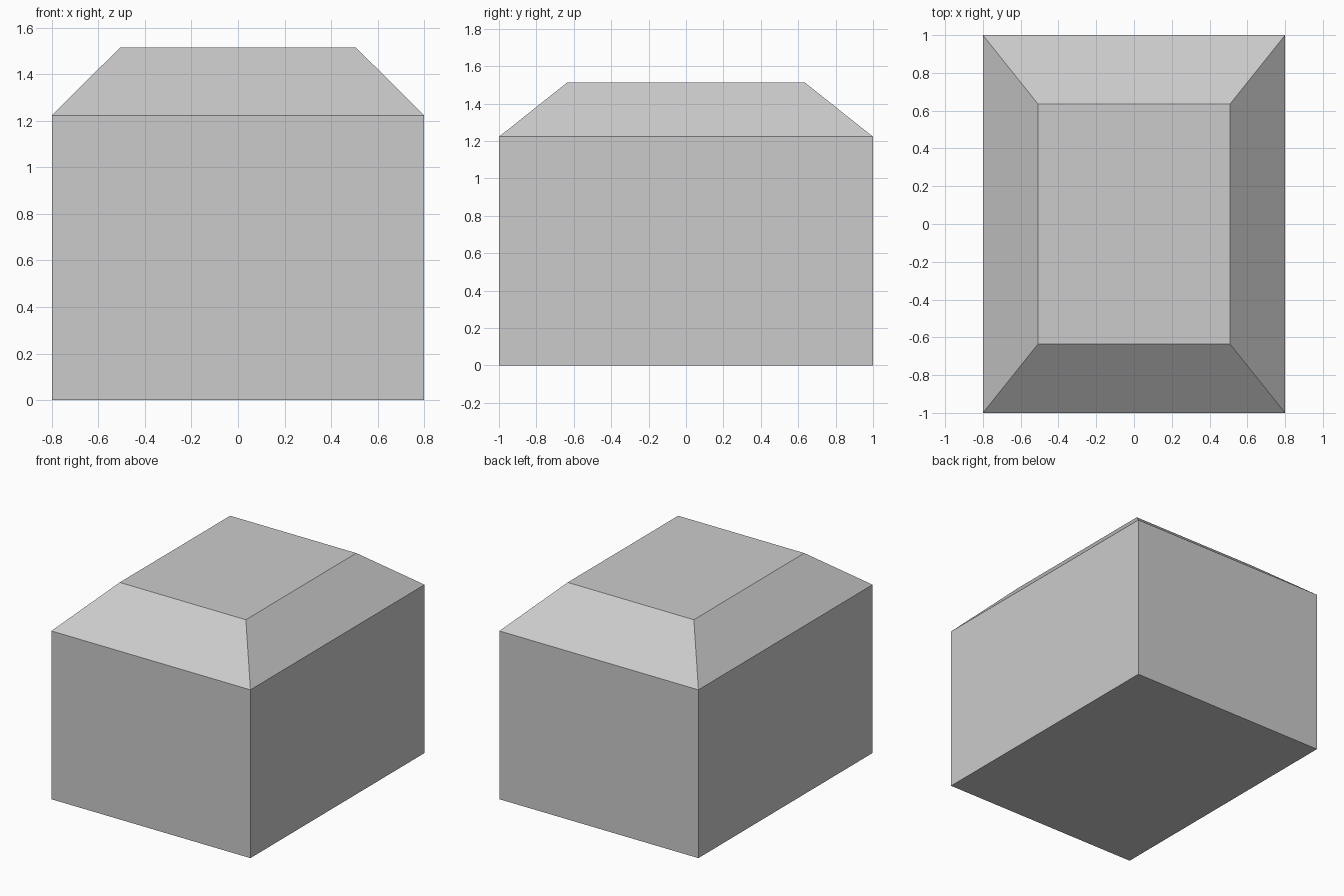
import bpy
import bmesh

if "Cube" in bpy.data.objects:
    bpy.data.objects.remove(bpy.data.objects["Cube"])

HALF_X, HALF_Y = 0.80, 1.00
WALL_TOP, ROOF_TOP = 1.223, 1.514
TAPER = 0.634


def ring(bm, scale, z):
    """Rectangular cross-section at height z."""
    corners = ((-1, -1), (1, -1), (1, 1), (-1, 1))
    return [bm.verts.new((sx * HALF_X * scale, sy * HALF_Y * scale, z))
            for sx, sy in corners]


# Straight-walled block with a sloped, flat-topped cap
bm = bmesh.new()
rings = [ring(bm, 1, 0), ring(bm, 1, WALL_TOP), ring(bm, TAPER, ROOF_TOP)]
for low, high in zip(rings, rings[1:]):
    for i in range(4):
        j = (i + 1) % 4
        bm.faces.new((low[i], low[j], high[j], high[i]))
bm.faces.new(reversed(rings[0]))
bm.faces.new(rings[-1])
bmesh.ops.recalc_face_normals(bm, faces=bm.faces)

mesh = bpy.data.meshes.new("block_with_sloped_top")
bm.to_mesh(mesh)
bm.free()
bpy.context.collection.objects.link(
    bpy.data.objects.new("block_with_sloped_top", mesh))
